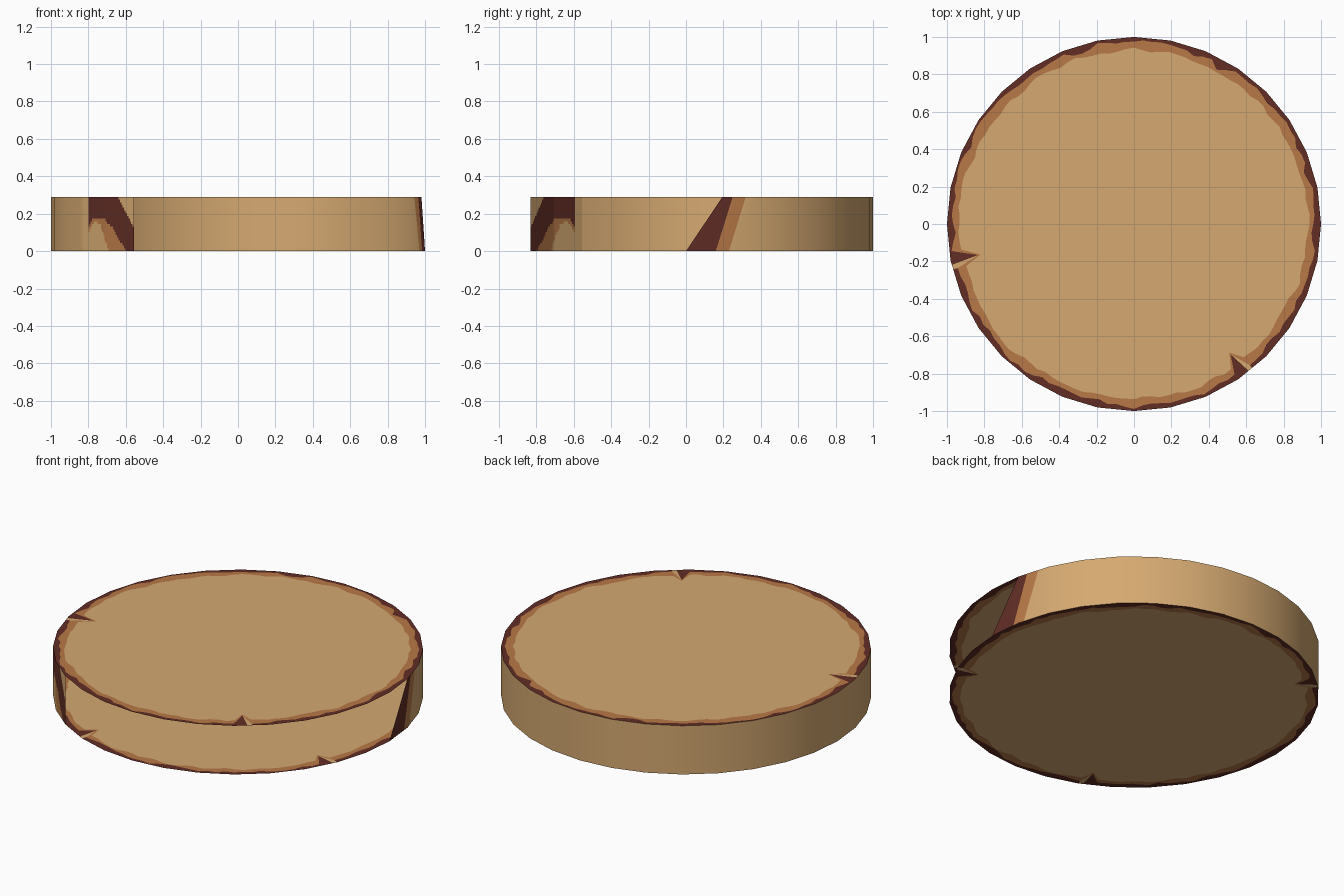
import bpy, math, random

if "Cube" in bpy.data.objects:
    bpy.data.objects.remove(bpy.data.objects["Cube"])

H = 0.29          # slab height
STEP = 11.25      # 32 sided slab


def lin(c):
    c /= 255
    return c / 12.92 if c <= 0.04045 else ((c + 0.055) / 1.055) ** 2.4


def material(name, rgb):
    m = bpy.data.materials.new(name)
    m.diffuse_color = (*[lin(c) for c in rgb], 1)
    m.use_nodes = True
    m.node_tree.nodes["Principled BSDF"].inputs["Base Color"].default_value = m.diffuse_color
    return m


MATS = [material("tan wood", (213, 169, 113)),
        material("orange inner bark", (184, 121, 71)),
        material("dark bark", (97, 45, 37))]
TAN, ORANGE, BARK = range(3)


def point(deg, z, scale=1.0):
    """Point on the 32 sided outline."""
    local = math.radians(deg % STEP - STEP / 2)
    r = scale * math.cos(math.radians(STEP / 2)) / math.cos(local)
    a = math.radians(deg)
    return (r * math.cos(a), r * math.sin(a), z)


def make(name, verts, faces, mats, smooth=False):
    me = bpy.data.meshes.new(name)
    me.from_pydata(verts, [], faces)
    for m in MATS:
        me.materials.append(m)
    for p, k in zip(me.polygons, mats):
        p.material_index = k
        p.use_smooth = smooth
    ob = bpy.data.objects.new(name, me)
    bpy.context.collection.objects.link(ob)
    return ob


def cap(name, z, up, notches, seed):
    """Flat disc with wavy rings of bark and small cracks at the rim."""
    rng = random.Random(seed)
    n = 128
    dark = [rng.uniform(0.952, 0.992) for _ in range(n)]
    dark = [(dark[i] * 2 + dark[i - 1]) / 3 for i in range(n)]
    wave = [rng.uniform(0.918, 0.95) for _ in range(n)]
    wave = [(wave[i] + wave[i - 1]) / 2 for i in range(n)]
    tan_faces = set()
    for deg, depth in notches:
        i = round(deg / 360 * n) % n
        wave[i], dark[i] = 1 - depth - 0.012, 1 - depth
        if depth > 0.1:
            tan_faces.add(i)
    rings = [[0.8] * n, wave, dark, [1.0] * n]
    verts = [point(i * 360 / n, z, r[i]) for r in rings for i in range(n)]
    faces, mats = [list(range(n))], [TAN]
    for k in range(3):
        for i in range(n):
            j = (i + 1) % n
            faces.append([k * n + i, (k + 1) * n + i, (k + 1) * n + j, k * n + j])
            mats.append(k)
            # light splinter beside each deep crack
            if k == 2 and i in tan_faces:
                a, b, c, d = faces.pop()
                mid = len(verts)
                verts.append(tuple((p + q) / 2 for p, q in zip(verts[b], verts[c])))
                faces += [[a, b, mid], [a, mid, c, d]]
                mats[-1:] = [BARK, TAN]
    if not up:
        faces = [f[::-1] for f in faces]
    return make(name, verts, faces, mats)


cap("top_face", H, True, [(307, 0.13), (192, 0.15), (63, 0.06)], 3)
cap("bottom_face", 0, False, [(245, 0.12), (132, 0.11), (336, 0.12)], 8)


def interp(pts, x):
    """Piecewise linear height; very high outside its range."""
    for (x0, z0), (x1, z1) in zip(pts, pts[1:]):
        if x0 <= x <= x1:
            return z0 + (z1 - z0) * (x - x0) / (x1 - x0)
    return 9


BARK_LOW = [(-0.80, 0.12), (-0.775, 0.175), (-0.72, 0.18), (-0.66, 0.11), (-0.60, 0), (-0.55, -0.01)]
ORANGE_LOW = [(-0.80, 0.10), (-0.765, 0.165), (-0.735, 0.14), (-0.69, 0), (-0.55, -0.01)]
BARK_HIGH = [(-0.81, 0.4), (-0.645, 0.29), (-0.55, 0.12)]


def end_colour(x, z):
    if x < -0.80 or z > interp(BARK_HIGH, x):
        return TAN
    if z > interp(BARK_LOW, x):
        return BARK
    return ORANGE if z > interp(ORANGE_LOW, x) else TAN


# Side wall: open at the front right, slanted at its first edge
verts, faces, mats = [], [], []
cols = [(0, 11.25, BARK), (9.2, 14.5, ORANGE), (13.3, 18.7, TAN)]
cols += [(STEP * k, STEP * k, TAN) for k in range(2, 20)]
for lo, hi, k in cols:
    verts += [point(lo, 0), point(hi, H)]
for i in range(len(cols) - 1):
    faces.append([2 * i, 2 * i + 2, 2 * i + 3, 2 * i + 1])
    mats.append(cols[i][2])
make("side_wall", verts, faces, mats, True)

# Last two wall panels, finely divided for the bark patch
nu, nv = 40, 20
verts, faces, mats = [], [], []
for i in range(nu + 1):
    for j in range(nv + 1):
        verts.append(point(STEP * (19 + 2 * i / nu), H * j / nv))
for i in range(nu):
    for j in range(nv):
        a = i * (nv + 1) + j
        b = a + nv + 1
        faces.append([a, b, b + 1, a + 1])
        x = (verts[a][0] + verts[b][0]) / 2
        mats.append(end_colour(x, H * (j + 0.5) / nv))
make("side_wall_bark_end", verts, faces, mats, True)
